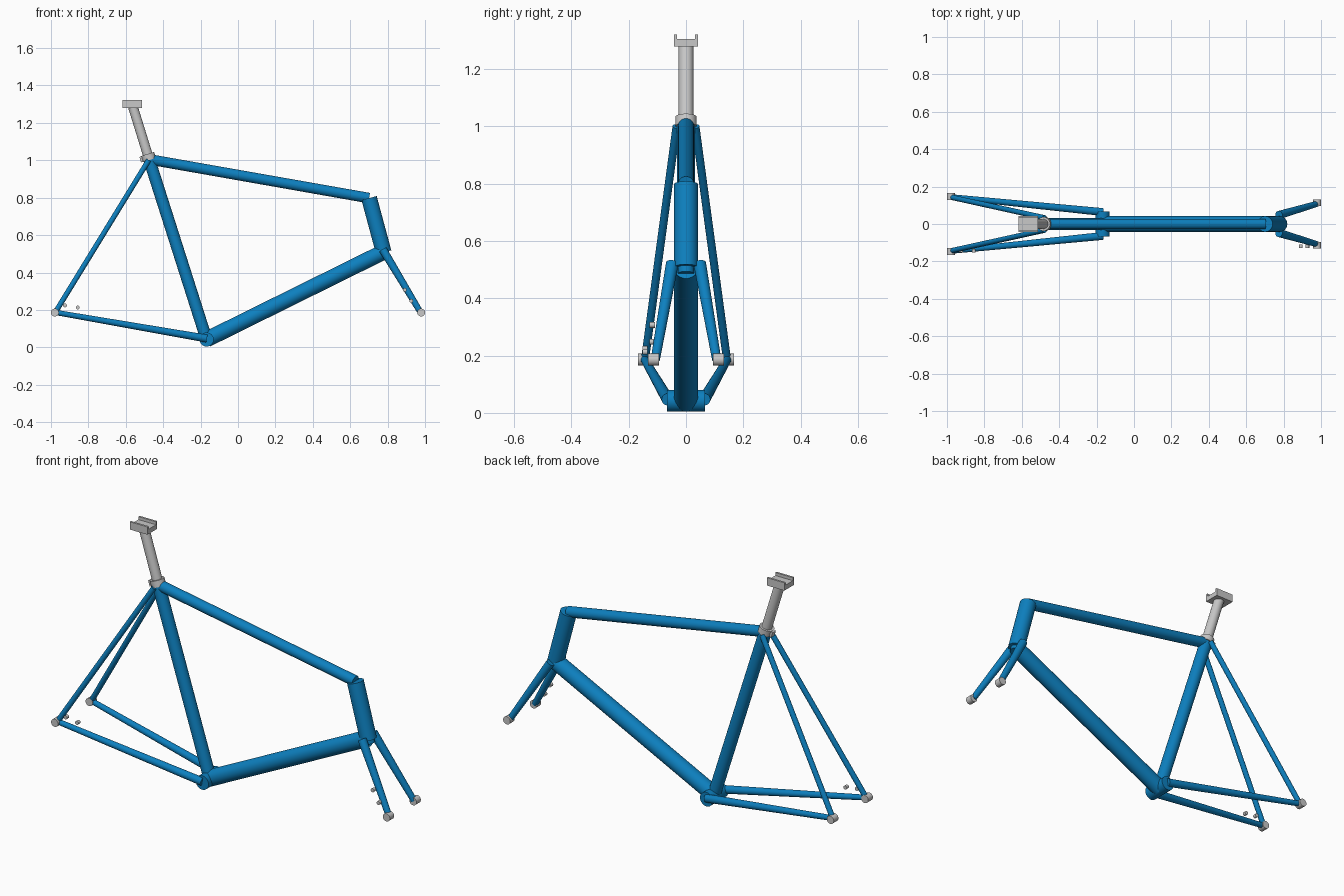
import bpy, bmesh
from mathutils import Vector, Matrix

if "Cube" in bpy.data.objects:
    bpy.data.objects.remove(bpy.data.objects["Cube"], do_unlink=True)


def material(name, rgb):
    m = bpy.data.materials.new(name)
    m.use_nodes = True
    m.diffuse_color = (*rgb, 1)
    m.node_tree.nodes["Principled BSDF"].inputs["Base Color"].default_value = (*rgb, 1)
    return m


BLUE = material("frame blue", (0.004, 0.215, 0.52))
GREY = material("light metal", (0.58, 0.58, 0.58))


def finish(name, bm, mat):
    mesh = bpy.data.meshes.new(name)
    bm.to_mesh(mesh)
    bm.free()
    mesh.materials.append(mat)
    obj = bpy.data.objects.new(name, mesh)
    bpy.context.collection.objects.link(obj)
    bpy.context.view_layer.objects.active = obj
    obj.select_set(True)
    bpy.ops.object.shade_smooth_by_angle()
    obj.select_set(False)
    return obj


def tube(name, start, end, r1, r2=None, mat=BLUE):
    """Capped, optionally tapered tube between two points."""
    a, b = Vector(start), Vector(end)
    axis = b - a
    bm = bmesh.new()
    turn = axis.to_track_quat('Z', 'Y').to_matrix().to_4x4()
    bmesh.ops.create_cone(bm, cap_ends=True, segments=32, radius1=r1,
                          radius2=r2 or r1, depth=axis.length,
                          matrix=Matrix.Translation((a + b) / 2) @ turn)
    return finish(name, bm, mat)


def extrude_profile(name, points, axis, depth, mat):
    """Flat outline pushed along a vector."""
    bm = bmesh.new()
    face = bm.faces.new([bm.verts.new(p) for p in points])
    ext = bmesh.ops.extrude_face_region(bm, geom=[face])
    verts = [v for v in ext["geom"] if isinstance(v, bmesh.types.BMVert)]
    bmesh.ops.translate(bm, verts=verts, vec=Vector(axis) * depth)
    bmesh.ops.recalc_face_normals(bm, faces=bm.faces)
    return finish(name, bm, mat)


# Main joints in the side plane
BOTTOM = Vector((-0.168, 0, 0.042))
SEAT = Vector((-0.475, 0, 1.005))
HEAD_TOP = Vector((0.701, 0, 0.798))
HEAD_LOW = Vector((0.779, 0, 0.508))
lean = (SEAT - BOTTOM).normalized()
steer = (HEAD_LOW - HEAD_TOP).normalized()

# Main triangle
tube("seat_tube", BOTTOM, SEAT, 0.032)
tube("top_tube", SEAT, HEAD_TOP, 0.028)
tube("head_tube", HEAD_TOP, HEAD_LOW, 0.042)
tube("down_tube", BOTTOM, (0.772, 0, 0.507), 0.042)
tube("crown_race", HEAD_LOW, HEAD_LOW + steer * 0.022, 0.028)
tube("bottom_bracket", BOTTOM - Vector((0, 0.066, 0)),
     BOTTOM + Vector((0, 0.066, 0)), 0.038)

# Stays, fork legs and axle ends on both sides
for side, s in (("left", 1), ("right", -1)):
    tube(side + "_seat_stay", (-0.478, s * 0.033, 1.0),
         (-0.977, s * 0.143, 0.187), 0.014)
    tube(side + "_chain_stay", (-0.168, s * 0.064, 0.047),
         (-0.977, s * 0.145, 0.187), 0.021, 0.014)
    tube(side + "_fork_leg", (0.775, s * 0.048, 0.522),
         (0.976, s * 0.107, 0.187), 0.022, 0.016)
    tube(side + "_rear_dropout", (-0.979, s * 0.127, 0.186),
         (-0.979, s * 0.167, 0.186), 0.021, mat=GREY)
    tube(side + "_front_dropout", (0.979, s * 0.095, 0.186),
         (0.979, s * 0.132, 0.186), 0.021, mat=GREY)

# Small mounting studs on the right side only
studs = {"rear_stud": [(-0.925, -0.143, 0.224), (-0.857, -0.143, 0.213)],
         "fork_stud": [(0.892, -0.118, 0.307), (0.927, -0.118, 0.248)]}
for name, places in studs.items():
    for i, p in enumerate(places):
        half = Vector((0, 0.009, 0))
        tube(f"{name}_{i + 1}", Vector(p) - half, Vector(p) + half, 0.01, mat=GREY)

# Seat clamp with a rear pinch lug
clamp = SEAT + lean * 0.012
tube("seat_clamp", clamp - lean * 0.016, clamp + lean * 0.018, 0.037, mat=GREY)
side_dir = Vector((-lean.z, 0, lean.x))
lug = [clamp + side_dir * u + lean * v + Vector((0, -0.014, 0))
       for u, v in ((0.025, -0.014), (0.046, -0.014), (0.046, 0.016), (0.025, 0.016))]
extrude_profile("clamp_lug", lug, (0, 1, 0), 0.028, GREY)

# Seat post and channel-shaped saddle head
tube("seat_post", SEAT, (-0.563, 0, 1.29), 0.026, mat=GREY)
half = [(0.042, 1.28), (0.042, 1.322), (0.031, 1.322), (0.031, 1.306)]
outline = half + [(-y, z) for y, z in reversed(half)]
extrude_profile("saddle_head", [(-0.617, y, z) for y, z in outline],
                (1, 0, 0), 0.105, GREY)
